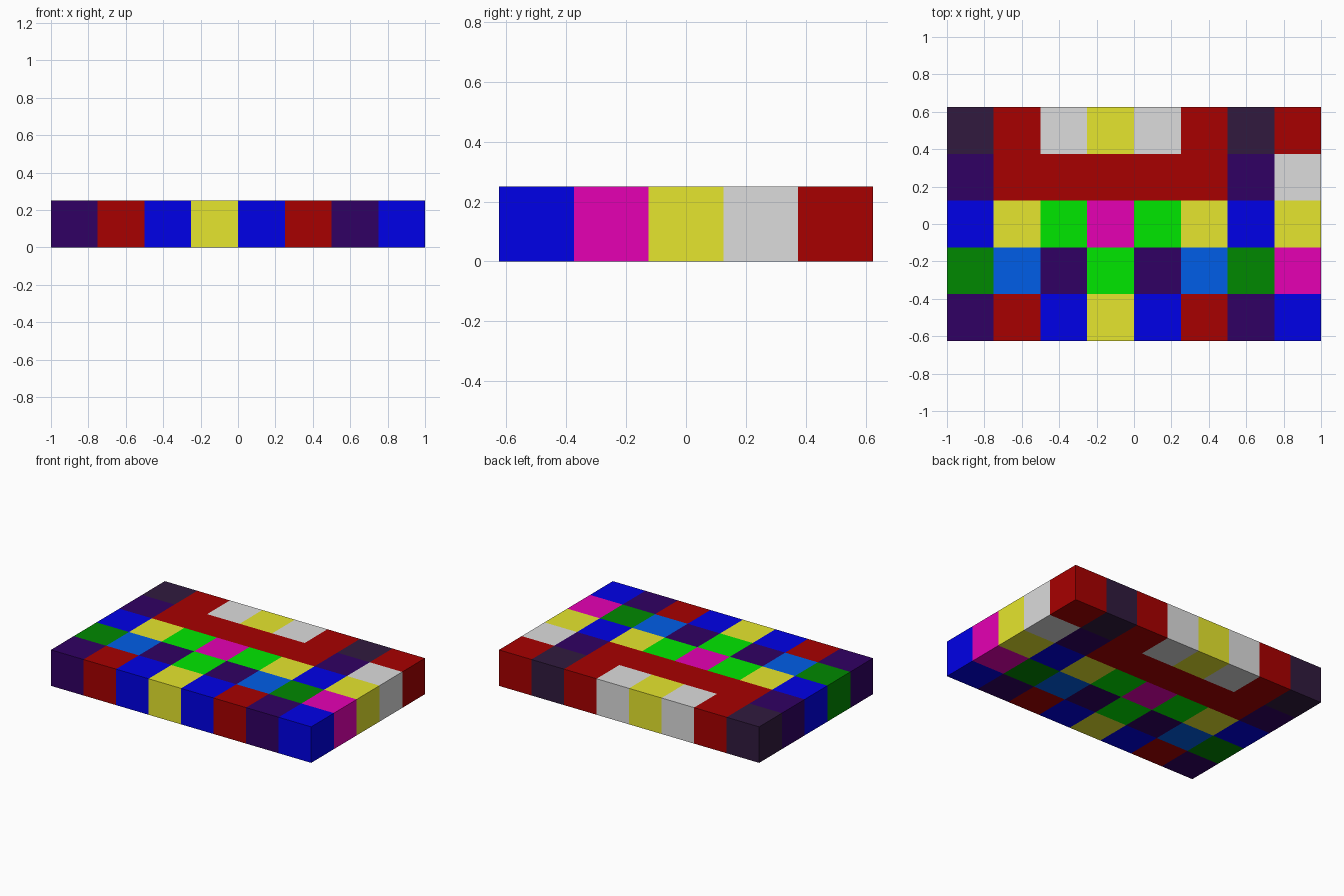
import bpy, bmesh
from mathutils import Matrix

if "Cube" in bpy.data.objects:
    bpy.data.objects.remove(bpy.data.objects["Cube"])

CELL, COLS, ROWS = 0.25, 8, 5

# Palette: key -> (name, sRGB 0-255)
PALETTE = {
    "P": ("dark purple", (48, 0, 99)),
    "K": ("dark plum", (49, 26, 62)),
    "R": ("dark red", (167, 0, 0)),
    "W": ("light grey", (220, 220, 220)),
    "Y": ("yellow", (230, 230, 46)),
    "B": ("blue", (0, 0, 233)),
    "G": ("bright green", (0, 233, 0)),
    "M": ("magenta", (230, 0, 180)),
    "D": ("dark green", (0, 137, 0)),
    "A": ("azure", (0, 94, 233)),
}

# Left half of the symmetric pattern (front row first) and the extra right column
HALF = ["PRBY", "DAPG", "BYGM", "PRRR", "KRWY"]
EXTRA = "BMYWR"
rows = [h + h[2::-1] + e for h, e in zip(HALF, EXTRA)]


def linear(c):
    c /= 255
    return c / 12.92 if c <= 0.04045 else ((c + 0.055) / 1.055) ** 2.4


# Slab: a grid of square cells extruded up by one cell
bm = bmesh.new()
bmesh.ops.create_grid(bm, x_segments=COLS, y_segments=ROWS, size=1,
                      matrix=Matrix.Diagonal((1, ROWS / COLS, 1, 1)))
top = bmesh.ops.extrude_face_region(bm, geom=bm.faces[:], use_keep_orig=True)["geom"]
bmesh.ops.translate(bm, vec=(0, 0, CELL),
                    verts=[v for v in top if isinstance(v, bmesh.types.BMVert)])
bmesh.ops.recalc_face_normals(bm, faces=bm.faces[:])
bm.normal_update()

# Each face takes the colour of the block it belongs to
keys = list(PALETTE)
for f in bm.faces:
    p = f.calc_center_median() - f.normal * CELL / 2
    col = int((p.x + 1) / CELL)
    row = int((p.y + ROWS * CELL / 2) / CELL)
    f.material_index = keys.index(rows[row][col])

mesh = bpy.data.meshes.new("patchwork_slab")
bm.to_mesh(mesh)
bm.free()
for name, rgb in PALETTE.values():
    mat = bpy.data.materials.new(name)
    mat.diffuse_color = (*(linear(c) for c in rgb), 1)
    mat.use_nodes = True
    mat.node_tree.nodes["Principled BSDF"].inputs["Base Color"].default_value = mat.diffuse_color
    mesh.materials.append(mat)
slab = bpy.data.objects.new("patchwork_slab", mesh)
bpy.context.collection.objects.link(slab)
